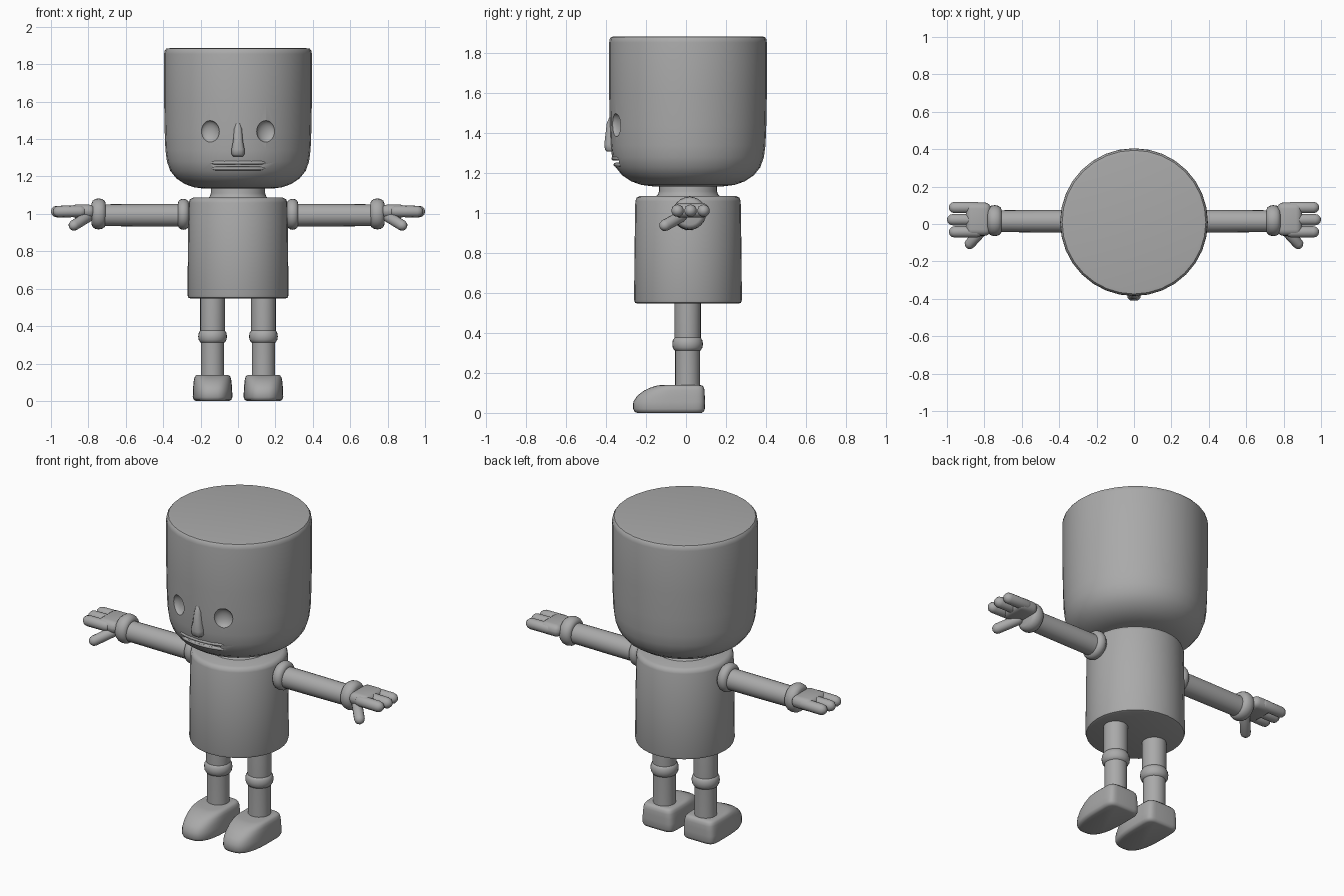
import bpy, bmesh, math
from mathutils import Vector

if "Cube" in bpy.data.objects:
    bpy.data.objects.remove(bpy.data.objects["Cube"])

grey = bpy.data.materials.new("plain_grey")
grey.diffuse_color = (0.40, 0.40, 0.40, 1)
grey.use_nodes = True
grey.node_tree.nodes["Principled BSDF"].inputs["Base Color"].default_value = grey.diffuse_color


def finish(name, bm, angle=45):
    bmesh.ops.recalc_face_normals(bm, faces=bm.faces)
    me = bpy.data.meshes.new(name)
    bm.to_mesh(me)
    bm.free()
    ob = bpy.data.objects.new(name, me)
    bpy.context.collection.objects.link(ob)
    me.materials.append(grey)
    smooth(ob, angle)
    return ob


def smooth(ob, angle=45):
    bpy.ops.object.select_all(action='DESELECT')
    ob.select_set(True)
    bpy.context.view_layer.objects.active = ob
    bpy.ops.object.shade_smooth_by_angle(angle=math.radians(angle))


def loft(bm, rings):
    rows = [[bm.verts.new(p) for p in r] for r in rings]
    n = len(rows[0])
    for a, b in zip(rows, rows[1:]):
        for i in range(n):
            bm.faces.new((a[i], a[(i + 1) % n], b[(i + 1) % n], b[i]))
    bm.faces.new(rows[0])
    bm.faces.new(rows[-1])


def lathe(name, profile, origin=(0, 0, 0), axis=(0, 0, 1), sides=32):
    """Closed solid turned from (radius, distance along axis) points."""
    q = Vector((0, 0, 1)).rotation_difference(Vector(axis).normalized())
    bm = bmesh.new()
    turn = [2 * math.pi * i / sides for i in range(sides)]
    loft(bm, [[Vector(origin) + q @ Vector((r * math.cos(t), r * math.sin(t), h))
               for t in turn] for r, h in profile])
    return finish(name, bm)


def capsule(name, a, b, r):
    a, b = Vector(a), Vector(b)
    length = (b - a).length
    arc = [math.radians(d) for d in (8, 30, 60, 90)]
    prof = [(r * math.sin(t), r - r * math.cos(t)) for t in arc]
    prof += [(x, length - h) for x, h in reversed(prof)]
    return lathe(name, prof, a, b - a, 14)


def rounded_box(name, centre, size, bevel, segments=4):
    bm = bmesh.new()
    bmesh.ops.create_cube(bm, size=1)
    for v in bm.verts:
        v.co = Vector(c + s * k for c, s, k in zip(centre, size, v.co))
    if bevel:
        bmesh.ops.bevel(bm, geom=bm.edges[:], offset=bevel, segments=segments,
                        profile=0.5, affect='EDGES')
    return finish(name, bm)


def cut(ob, cutter):
    bpy.context.view_layer.objects.active = ob
    m = ob.modifiers.new("cut", 'BOOLEAN')
    m.operation, m.object, m.solver = 'DIFFERENCE', cutter, 'EXACT'
    bpy.ops.object.modifier_apply(modifier=m.name)
    bpy.data.objects.remove(cutter)


CY = 0.01  # body axis

# Head with a soft jaw and a narrow rounded crown edge
head = lathe("head", [(0.18, 1.135), (0.235, 1.142), (0.285, 1.16), (0.33, 1.19),
                      (0.362, 1.23), (0.380, 1.28), (0.388, 1.34), (0.392, 1.44),
                      (0.395, 1.60), (0.395, 1.855), (0.392, 1.873),
                      (0.384, 1.883), (0.365, 1.886)], (0, CY, 0))

# Eye sockets
for s in (-1, 1):
    bm = bmesh.new()
    bmesh.ops.create_uvsphere(bm, u_segments=24, v_segments=12, radius=1)
    socket = finish("socket_cutter", bm)
    socket.scale = (0.053, 0.032, 0.058)
    socket.location = (s * 0.15, -0.353, 1.441)
    socket.rotation_euler = (0, 0, s * 0.39)
    bpy.context.view_layer.update()
    cut(head, socket)

# Mouth slit
cut(head, rounded_box("mouth_cutter", (0, -0.42, 1.258), (0.29, 0.17, 0.014), 0))
smooth(head, 40)

# Lips wrapped around the jaw
for name, z, r in (("upper_lip", 1.274, 0.374), ("lower_lip", 1.243, 0.363)):
    bm = bmesh.new()
    rings = []
    for i in range(13):
        t = -0.41 + 0.82 * i / 12
        w = 0.010 * (0.35 if i in (0, 12) else 1)
        out = Vector((math.sin(t), -math.cos(t), 0))
        mid = out * r + Vector((0, CY, z))
        rings.append([mid + out * w * math.cos(a) + Vector((0, 0, w * math.sin(a)))
                      for a in (k * math.pi / 4 for k in range(8))])
    loft(bm, rings)
    finish(name, bm, 60)

# Nose, wider and further out toward its tip
bm = bmesh.new()
loft(bm, [[(-w, -0.36, z), (-w, y + 0.014, z), (-w * 0.55, y, z),
           (w * 0.55, y, z), (w, y + 0.014, z), (w, -0.36, z)]
          for z, w, y in ((1.308, 0.026, -0.396), (1.318, 0.034, -0.406),
                          (1.345, 0.035, -0.409), (1.39, 0.026, -0.404),
                          (1.45, 0.021, -0.397), (1.485, 0.016, -0.382))])
finish("nose", bm, 60)

# Neck and torso
lathe("neck", [(0.168, 1.075), (0.15, 1.095), (0.145, 1.11), (0.145, 1.16)], (0, CY, 0))
lathe("torso", [(0.255, 0.548), (0.266, 0.552), (0.270, 0.565), (0.268, 0.80),
                (0.264, 1.06), (0.258, 1.078), (0.24, 1.087)], (0, CY, 0))


def ring(r, bulge, half):
    """Profile of a rounded band."""
    return [(r + bulge * math.cos(t), half * math.sin(t))
            for t in (math.radians(d) for d in range(-90, 91, 30))]


for s, side in ((-1, "left"), (1, "right")):
    # Arm with shoulder band and cuff
    lathe(side + "_arm", [(0.061, 0.2), (0.060, 0.5), (0.058, 0.76)],
          (0, 0.015, 0.993), (s, 0, 0), 24)
    lathe(side + "_shoulder_band", ring(0.058, 0.025, 0.03),
          (s * 0.292, 0.015, 0.998), (s, 0, 0), 24)
    lathe(side + "_cuff", ring(0.058, 0.025, 0.037),
          (s * 0.745, 0.018, 1.0), (s, 0, 0), 24)

    # Hand: palm, three fingers, thumb
    rounded_box(side + "_palm", (s * 0.832, 0.026, 1.014), (0.135, 0.178, 0.072), 0.034)
    for i, (y, tip) in enumerate(((0.088, 0.99), (0.023, 1.0), (-0.042, 0.99))):
        capsule(f"{side}_finger_{i + 1}", (s * 0.81, y, 1.014), (s * tip, y, 1.012), 0.031)
    capsule(side + "_thumb", (s * 0.785, -0.005, 0.995), (s * 0.895, -0.125, 0.928), 0.029)

    # Leg with knee band
    x = s * 0.136
    lathe(side + "_leg", [(0.062, 0.10), (0.062, 0.32), (0.066, 0.38), (0.066, 0.56)],
          (x, 0.008, 0), sides=24)
    lathe(side + "_knee_band", ring(0.056, 0.021, 0.036), (x, 0.008, 0.345), sides=24)

    # Shoe: square heel, round sloping toe
    bm = bmesh.new()
    rings = []
    for z, w, front, back in ((0.0, 0.088, -0.245, 0.078), (0.006, 0.100, -0.258, 0.089),
                              (0.02, 0.106, -0.265, 0.094), (0.055, 0.105, -0.264, 0.095),
                              (0.085, 0.103, -0.245, 0.094), (0.112, 0.100, -0.210, 0.093),
                              (0.128, 0.096, -0.175, 0.089), (0.137, 0.088, -0.145, 0.081),
                              (0.140, 0.075, -0.120, 0.068)):
        pts = []
        for k in range(40):
            c, d = math.cos(k * math.pi / 20), math.sin(k * math.pi / 20)
            e = 0.32 if d > 0 else 0.8
            reach = back + 0.04 if d > 0 else -front - 0.04
            px = w * math.copysign(abs(c) ** (0.32 if d > 0 else 0.7), c)
            pts.append((x + px, -0.04 + reach * math.copysign(abs(d) ** e, d), z))
        rings.append(pts)
    loft(bm, rings)
    finish(side + "_shoe", bm, 50)
